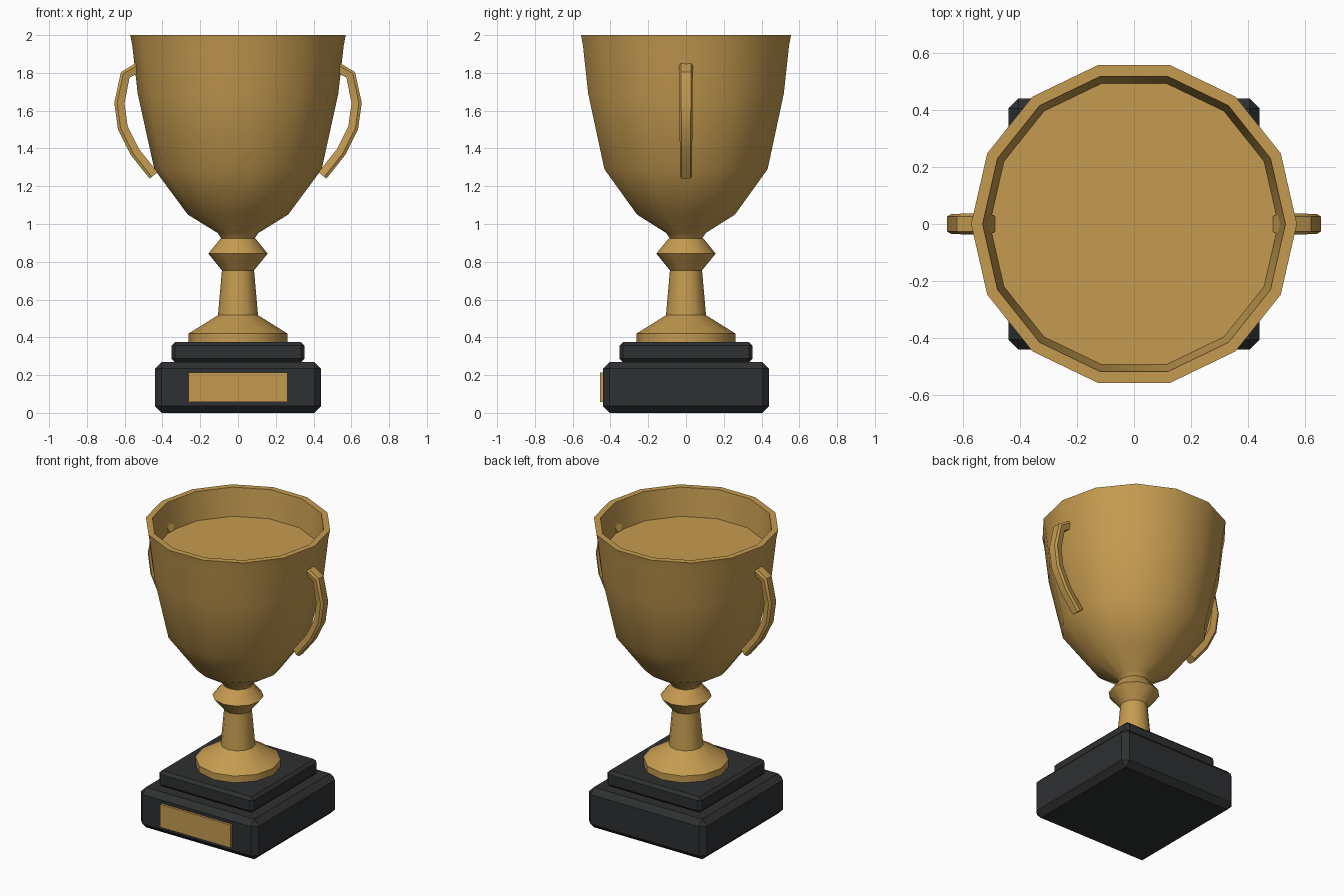
import bpy, bmesh
from math import cos, sin, pi, radians
from mathutils import Vector

if "Cube" in bpy.data.objects:
    bpy.data.objects.remove(bpy.data.objects["Cube"])


def material(name, rgb):
    m = bpy.data.materials.new(name)
    m.diffuse_color = (*rgb, 1)
    m.use_nodes = True
    m.node_tree.nodes["Principled BSDF"].inputs["Base Color"].default_value = m.diffuse_color
    return m


GOLD = material("gold", (0.56, 0.33, 0.08))
BLACK = material("black", (0.027, 0.029, 0.031))


def finish(name, bm, mat, smooth=None):
    bmesh.ops.recalc_face_normals(bm, faces=bm.faces)
    me = bpy.data.meshes.new(name)
    bm.to_mesh(me)
    bm.free()
    ob = bpy.data.objects.new(name, me)
    bpy.context.collection.objects.link(ob)
    me.materials.append(mat)
    if smooth:
        bpy.ops.object.select_all(action='DESELECT')
        ob.select_set(True)
        bpy.context.view_layer.objects.active = ob
        bpy.ops.object.shade_smooth_by_angle(angle=radians(smooth))
    return ob


def skin(bm, rings):
    """Bridge a list of vertex rings with quads and cap both ends."""
    n = len(rings[0])
    for a, b in zip(rings, rings[1:]):
        for i in range(n):
            j = (i + 1) % n
            bm.faces.new((a[i], a[j], b[j], b[i]))
    bm.faces.new(rings[0][::-1])
    bm.faces.new(rings[-1])


def lathe(name, profile, sides, smooth):
    bm = bmesh.new()
    rings = [[bm.verts.new((r * cos(2 * pi * i / sides), r * sin(2 * pi * i / sides), z))
              for i in range(sides)] for r, z in profile]
    skin(bm, rings)
    return finish(name, bm, GOLD, smooth)


def block(name, center, size, mat, bevel=0):
    bm = bmesh.new()
    bmesh.ops.create_cube(bm, size=1)
    for v in bm.verts:
        v.co = Vector(center) + Vector(v.co[i] * size[i] for i in range(3))
    if bevel:
        bmesh.ops.bevel(bm, geom=bm.edges[:], offset=bevel, segments=1,
                        profile=0.5, affect='EDGES')
    return finish(name, bm, mat)


def handle(name, side):
    path = [Vector((x, 0, z)) for x, z in
            [(0.50, 1.845), (0.597, 1.79), (0.628, 1.64), (0.61, 1.51), (0.545, 1.38), (0.447, 1.257)]]
    # six-sided section: (outward, sideways)
    section = [(0.027, 0.027), (0.012, 0.037), (-0.027, 0.027),
               (-0.027, -0.027), (0.012, -0.037), (0.027, -0.027)]
    bm = bmesh.new()
    rings = []
    for k, p in enumerate(path):
        t = (path[min(k + 1, len(path) - 1)] - path[max(k - 1, 0)]).normalized()
        out = Vector((-t.z, 0, t.x))
        taper = 1 - 0.03 * k
        rings.append([])
        for u, w in section:
            q = p + out * u
            rings[-1].append(bm.verts.new((side * q.x, w * taper, q.z)))
    skin(bm, rings)
    return finish(name, bm, GOLD, 30)


# stepped plinth with name plate
block("lower_base", (0, 0, 0.135), (0.88, 0.88, 0.27), BLACK, 0.036)
block("upper_base", (0, 0, 0.322), (0.705, 0.705, 0.106), BLACK, 0.019)
block("name_plate", (0, -0.44, 0.135), (0.525, 0.03, 0.155), GOLD)

# foot, stem and knob
lathe("stem", [(0.262, 0.373), (0.262, 0.42), (0.106, 0.517), (0.085, 0.755),
               (0.157, 0.843), (0.093, 0.922)], 12, 32)

# cup shell with recessed inner floor
lathe("cup", [(0.085, 0.918), (0.107, 0.952), (0.266, 1.05), (0.443, 1.29), (0.531, 1.69),
              (0.559, 1.94), (0.57, 2.0), (0.53, 2.0), (0.505, 1.815)], 14, 40)

# side handles
for label, s in (("right_handle", 1), ("left_handle", -1)):
    handle(label, s)
